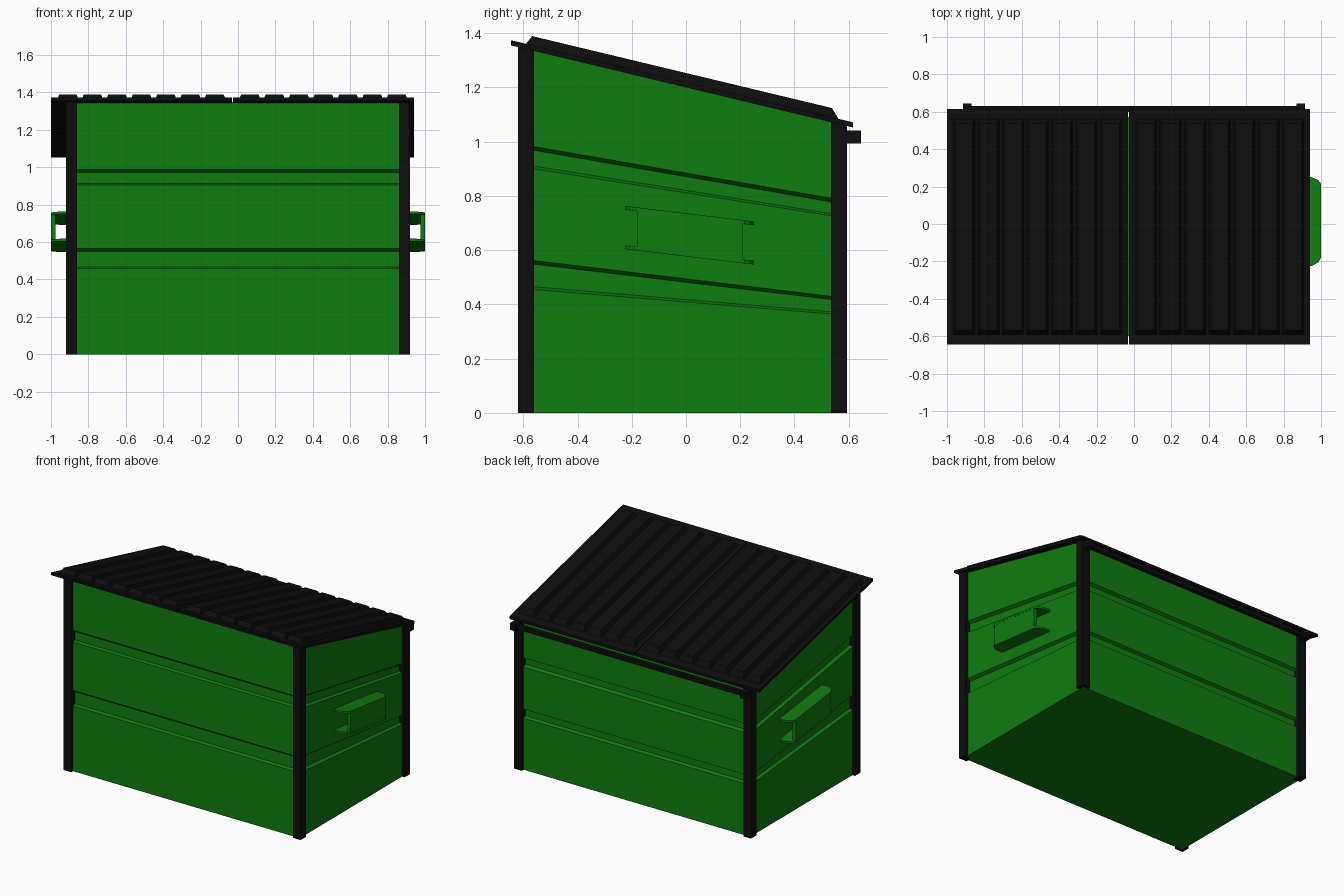
import bpy
import bmesh

cube = bpy.data.objects.get("Cube")
if cube:
    bpy.data.objects.remove(cube, do_unlink=True)


def material(name, colour):
    mat = bpy.data.materials.new(name)
    mat.use_nodes = True
    mat.diffuse_color = colour
    mat.node_tree.nodes["Principled BSDF"].inputs["Base Color"].default_value = colour
    return mat


GREEN = material("green paint", (0.005, 0.2, 0.005, 1))
BLACK = material("black plastic", (0.004, 0.004, 0.004, 1))


def loft(bm, rings):
    """Join rings of points with side faces and close both ends."""
    loops = [[bm.verts.new(p) for p in ring] for ring in rings]
    for low, high in zip(loops, loops[1:]):
        for i in range(len(low)):
            j = (i + 1) % len(low)
            bm.faces.new((low[i], low[j], high[j], high[i]))
    bm.faces.new(loops[0][::-1])
    bm.faces.new(loops[-1])


def rect(x0, x1, y0, y1):
    return [(x0, y0), (x1, y0), (x1, y1), (x0, y1)]


def lay(plan, height):
    """Lift a plan outline onto a height given as a function of y."""
    return [(x, y, height(y)) for x, y in plan]


def finish(name, bm, mat):
    bmesh.ops.recalc_face_normals(bm, faces=bm.faces)
    mesh = bpy.data.meshes.new(name)
    bm.to_mesh(mesh)
    bm.free()
    mesh.materials.append(mat)
    obj = bpy.data.objects.new(name, mesh)
    bpy.context.collection.objects.link(obj)
    return obj


def prism(name, plan, low, high, mat):
    bm = bmesh.new()
    loft(bm, [lay(plan, low), lay(plan, high)])
    return finish(name, bm, mat)


def flat(z):
    return lambda y: z


def slope(front, back):
    """Height running straight from the front posts to the back posts."""
    return lambda y: front + (back - front) * (y + 0.56) / 1.094


def lid_height(offset):
    return lambda y: 1.355 + offset - 0.24 * (y + 0.645)


# Bin body with two recessed bands: front height, back height, inset
profile = [
    (0, 0, 0),
    (0.455, 0.365, 0), (0.465, 0.373, 0.02), (0.548, 0.418, 0.02), (0.562, 0.43, 0),
    (0.9, 0.727, 0), (0.91, 0.735, 0.02), (0.968, 0.778, 0.02), (0.982, 0.792, 0),
    (1.338, 1.075, 0),
]
bm = bmesh.new()
loft(bm, [lay(rect(-0.9 + d, 0.9 - d, -0.6 + d, 0.573 - d), slope(f, b))
          for f, b, d in profile])
finish("bin_body", bm, GREEN)

# Corner posts
for side, s in (("left", 1), ("right", -1)):
    x0, x1 = sorted((s * 0.86, s * 0.92))
    for end, y0, y1 in (("front", -0.62, -0.56), ("back", 0.534, 0.593)):
        prism(f"{end}_{side}_post", rect(x0, x1, y0, y1), flat(0), lid_height(0.004), BLACK)

# Two sloping lids with raised ribs
RIBS = 7
for side, x0, x1 in (("right", -1.0, -0.033), ("left", -0.027, 0.94)):
    bm = bmesh.new()
    plan = rect(x0, x1, -0.645, 0.615)
    loft(bm, [lay(plan, lid_height(0)), lay(plan, lid_height(0.019))])
    pitch = (x1 - x0 - 0.05) / RIBS
    for i in range(RIBS):
        cx = x0 + 0.025 + pitch * (i + 0.5)
        loft(bm, [lay(rect(cx - 0.06, cx + 0.06, -0.593, 0.565), lid_height(0.015)),
                  lay(rect(cx - 0.046, cx + 0.046, -0.567, 0.538), lid_height(0.053))])
    finish(f"{side}_lid", bm, BLACK)

# Hinge rod and its end blocks behind the back wall
prism("hinge_rod", rect(-0.9, 0.9, 0.6, 0.63), flat(1.003), flat(1.03), BLACK)
for side, s in (("left", 1), ("right", -1)):
    x0, x1 = sorted((s * 0.87, s * 0.915))
    prism(f"{side}_hinge_block", rect(x0, x1, 0.58, 0.645), flat(0.994), flat(1.042), BLACK)


# Side lifting sleeves: tapered top and bottom flanges with an outer plate
def sleeve_height(z):
    return lambda y: z - 0.12 * y


for side, s in (("left", 1), ("right", -1)):
    flange = [(s * 0.89, -0.225), (s * 0.95, -0.225), (s * 0.985, -0.205), (s, -0.18),
              (s, 0.215), (s * 0.985, 0.235), (s * 0.95, 0.25), (s * 0.89, 0.25)]
    for level, z in (("top", 0.722), ("bottom", 0.577)):
        prism(f"{side}_sleeve_{level}", flange, sleeve_height(z), sleeve_height(z + 0.014), GREEN)
    x0, x1 = sorted((s * 0.975, s * 0.999))
    prism(f"{side}_sleeve_plate", rect(x0, x1, -0.18, 0.21),
          sleeve_height(0.58), sleeve_height(0.734), GREEN)
